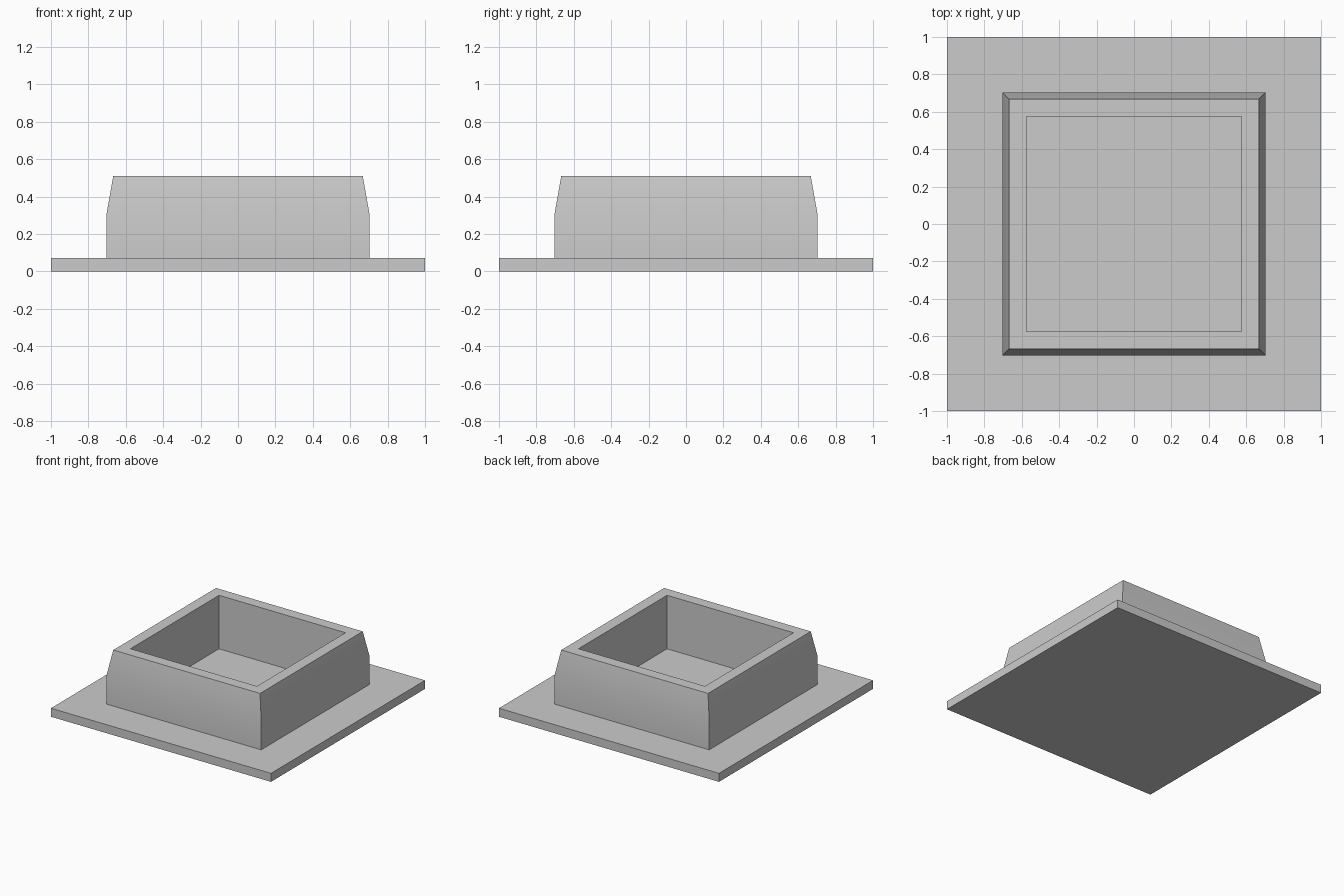
import bpy, bmesh

if "Cube" in bpy.data.objects:
    bpy.data.objects.remove(bpy.data.objects["Cube"])

grey = bpy.data.materials.new("plain_grey")
grey.diffuse_color = (0.6, 0.6, 0.6, 1)
grey.use_nodes = True
grey.node_tree.nodes["Principled BSDF"].inputs["Base Color"].default_value = grey.diffuse_color


def square_loft(name, rings, closed):
    """Loft square rings given as (half width, height); closed joins last to first."""
    bm = bmesh.new()
    loops = [[bm.verts.new((sx * h, sy * h, z))
              for sx, sy in ((-1, -1), (1, -1), (1, 1), (-1, 1))] for h, z in rings]
    pairs = list(zip(loops, loops[1:]))
    if closed:
        pairs.append((loops[-1], loops[0]))
    else:
        bm.faces.new(loops[0])
        bm.faces.new(loops[-1])
    for a, b in pairs:
        for i in range(4):
            j = (i + 1) % 4
            bm.faces.new((a[i], a[j], b[j], b[i]))
    bmesh.ops.recalc_face_normals(bm, faces=bm.faces)
    mesh = bpy.data.meshes.new(name)
    bm.to_mesh(mesh)
    bm.free()
    mesh.materials.append(grey)
    obj = bpy.data.objects.new(name, mesh)
    bpy.context.collection.objects.link(obj)
    return obj


# Flat square plate, also the floor inside the rim
square_loft("base_plate", [(1.0, 0.0), (1.0, 0.07)], False)

# Raised hollow rim: upright wall, tapered shoulder, flat top, upright inside
rim = square_loft("raised_rim", [(0.703, 0.07), (0.703, 0.305), (0.667, 0.51),
                                 (0.575, 0.51), (0.575, 0.07)], True)

# Soften only the shallow bend in the outer wall
bpy.context.view_layer.objects.active = rim
rim.select_set(True)
bpy.ops.object.shade_smooth_by_angle(angle=0.5236)
